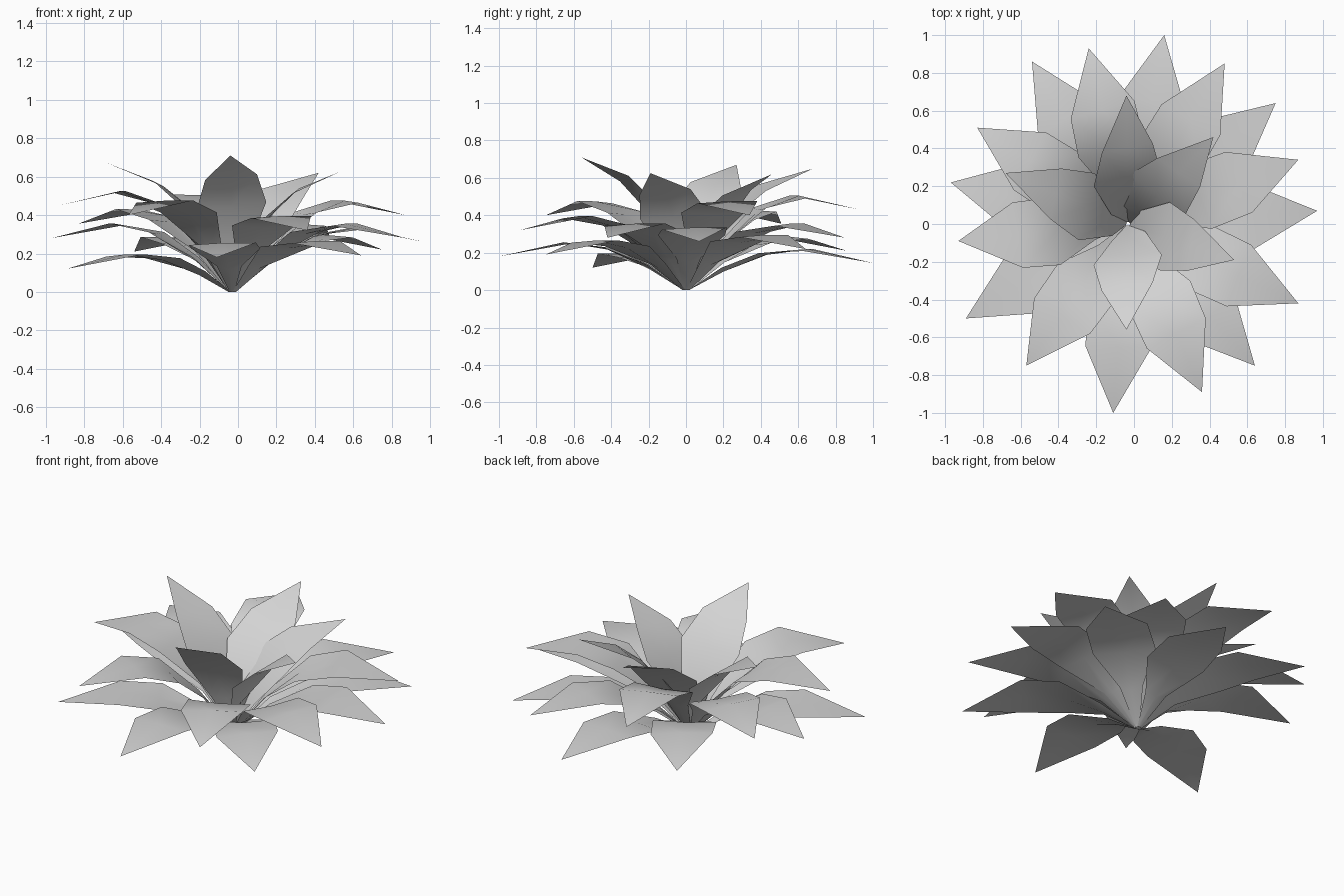
import bpy
from mathutils import Vector

if "Cube" in bpy.data.objects:
    bpy.data.objects.remove(bpy.data.objects["Cube"], do_unlink=True)

grey = bpy.data.materials.new("pale_grey")
grey.use_nodes = True
grey.diffuse_color = (0.65, 0.65, 0.65, 1)
grey.node_tree.nodes["Principled BSDF"].inputs["Base Color"].default_value = (0.65, 0.65, 0.65, 1)

CENTRE = Vector((-0.03, 0.0, 0.0))


def leaf(name, tip, rows):
    """Pointed leaf; each row is (fraction outward, height, half width, edge lift, roll)."""
    reach = Vector((tip[0], tip[1], 0)) - CENTRE
    outward = reach.normalized()
    side = Vector((-outward.y, outward.x, 0))
    verts, faces = [], []
    for out, height, half, lift, roll in rows:
        mid = CENTRE + reach * out + Vector((0, 0, height))
        up = Vector((0, 0, lift))
        # Rolled leaves carry one edge inward and up, the other outward and down
        across = side * half - outward * roll + Vector((0, 0, roll * 0.6))
        verts += [mid - across + up, mid, mid + across + up]
    verts.append(Vector(tip))
    end = len(verts) - 1
    for r in range(len(rows) - 1):
        for c in range(2):
            a = 3 * r + c
            faces.append((a, a + 1, a + 4, a + 3))
    faces += [(end - 3, end - 2, end), (end - 2, end - 1, end)]
    mesh = bpy.data.meshes.new(name)
    mesh.from_pydata(verts, [], faces)
    mesh.materials.append(grey)
    mesh.shade_smooth()
    obj = bpy.data.objects.new(name, mesh)
    bpy.context.collection.objects.link(obj)


# Outer leaves: rise from the heart, then droop past the knee
outer_tips = [
    (0.16, 1.0, 0.145), (0.48, 0.85, 0.28), (0.75, 0.64, 0.22), (0.87, 0.34, 0.40),
    (0.97, 0.07, 0.26), (0.87, -0.42, 0.28), (0.64, -0.75, 0.19), (0.36, -0.89, 0.32),
    (-0.11, -1.0, 0.18), (-0.57, -0.75, 0.40), (-0.89, -0.50, 0.12), (-0.93, -0.09, 0.45),
    (-0.97, 0.22, 0.28), (-0.83, 0.51, 0.355), (-0.54, 0.86, 0.21), (-0.24, 0.93, 0.43),
]
for i, tip in enumerate(outer_tips):
    knee = tip[2] + 0.075
    leaf(f"outer_leaf_{i + 1}", tip, [
        (0.015, 0.0, 0.012, 0.0, 0.0),
        (0.20, knee * 0.45, 0.065, 0.02, 0.0),
        (0.42, knee * 0.85, 0.18, 0.01, 0.0),
        (0.65, knee, 0.175, -0.005, 0.01),
    ])

# Inner leaves: steep, cupped and slightly rolled, spreading toward the tip
inner_tips = [
    (-0.04, 0.68, 0.65), (0.42, 0.46, 0.62), (0.53, -0.19, 0.625),
    (-0.04, -0.56, 0.71), (-0.68, 0.27, 0.67),
]
for i, tip in enumerate(inner_tips):
    z = tip[2]
    leaf(f"inner_leaf_{i + 1}", tip, [
        (0.015, 0.0, 0.012, 0.0, 0.0),
        (0.12, z * 0.29, 0.09, 0.02, 0.03),
        (0.34, z * 0.62, 0.18, 0.01, 0.03),
        (0.59, z * 0.84, 0.135, 0.0, 0.025),
    ])
